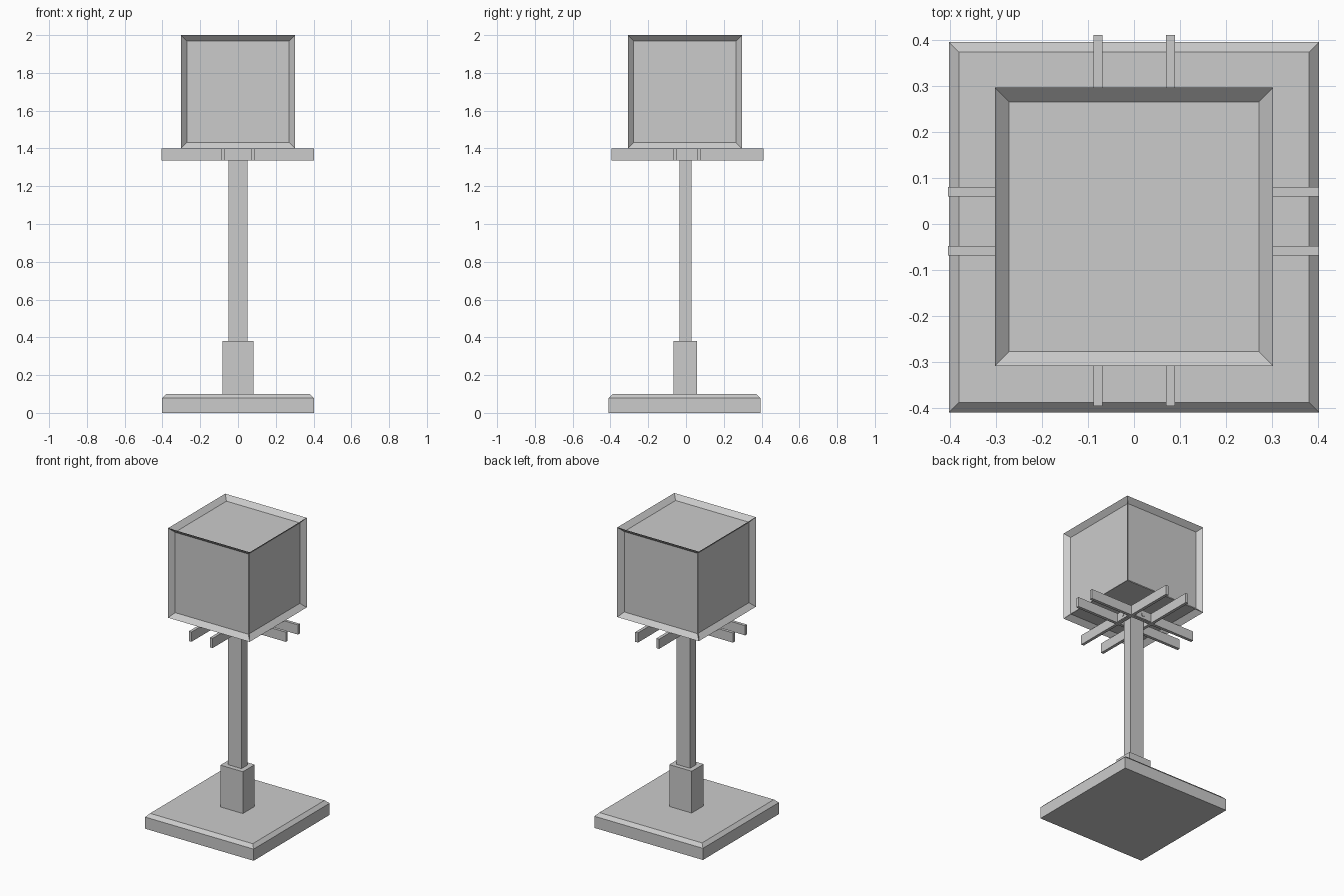
import bpy, bmesh, math
from mathutils import Matrix, Vector

if "Cube" in bpy.data.objects:
    bpy.data.objects.remove(bpy.data.objects["Cube"])


def finish(bm, name):
    bmesh.ops.recalc_face_normals(bm, faces=bm.faces)
    mesh = bpy.data.meshes.new(name)
    bm.to_mesh(mesh)
    bm.free()
    obj = bpy.data.objects.new(name, mesh)
    bpy.context.collection.objects.link(obj)
    return obj


def box_bm(lo, hi):
    lo, hi = Vector(lo), Vector(hi)
    size = hi - lo
    bm = bmesh.new()
    bmesh.ops.create_cube(bm, size=1, matrix=Matrix.Translation((lo + hi) / 2) @ Matrix.Diagonal((*size, 1)))
    return bm


def box(name, lo, hi):
    return finish(box_bm(lo, hi), name)


# Base slab with chamfered top edges
bm = box_bm((-0.402, -0.409, 0), (0.402, 0.395, 0.10))
top = [e for e in bm.edges if all(v.co.z > 0.09 for v in e.verts)]
bmesh.ops.bevel(bm, geom=top, offset=0.022, segments=1, affect='EDGES')
finish(bm, "base")

# Post and its foot sleeve
box("foot_sleeve", (-0.083, -0.067, 0.10), (0.083, 0.058, 0.38))
box("post", (-0.051, -0.035, 0.10), (0.051, 0.029, 1.40))

# Crossed pairs of support beams
Z0, Z1 = 1.335, 1.40
for side, x in (("left", -0.078), ("right", 0.079)):
    box(f"{side}_beam", (x - 0.01, -0.395, Z0), (x + 0.01, 0.41, Z1))
for side, y in (("front", -0.058), ("back", 0.07)):
    box(f"{side}_beam", (-0.404, y - 0.01, Z0), (0.402, y + 0.01, Z1))

# Bolted plates on the outer faces of the beams
for side, centre, angle, width in (
        ("right", (0.089, 0.006), 0, 0.053),
        ("back", (0, 0.08), 90, 0.066),
        ("left", (-0.088, 0.006), 180, 0.053),
        ("front", (0, -0.068), 270, 0.066)):
    place = Matrix.Translation((*centre, 1.367)) @ Matrix.Rotation(math.radians(angle), 4, 'Z')
    plate = box(f"{side}_plate", (-0.002, -width, -0.028), (0.005, width, 0.028))
    plate.data.transform(place)
    bm = bmesh.new()
    turn = Matrix.Translation((0.004, 0, 0)) @ Matrix.Rotation(math.radians(90), 4, 'Y')
    bmesh.ops.create_cone(bm, cap_ends=True, segments=16, radius1=0.013, radius2=0.013,
                          depth=0.01, matrix=place @ turn)
    finish(bm, f"{side}_bolt")

# Head box with a recessed panel in every face
bm = box_bm((-0.302, -0.308, 1.40), (0.302, 0.296, 2.0))
panels = bm.faces[:]
bmesh.ops.inset_individual(bm, faces=panels, thickness=0.044)
for f in panels:
    shift = -0.03 * f.normal
    for v in f.verts:
        v.co += shift
finish(bm, "head_box")
